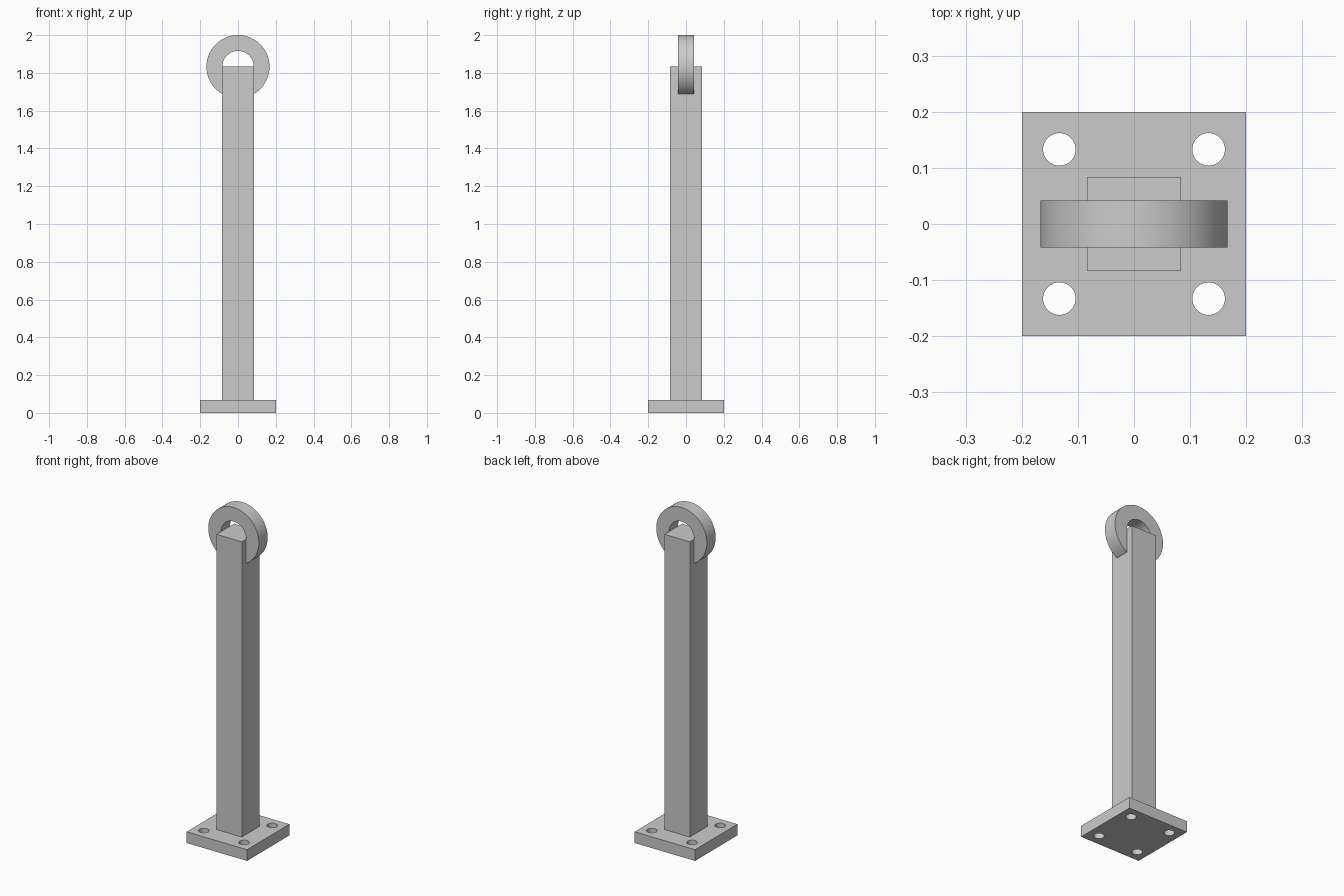
import bpy
import bmesh
import math
from mathutils import Vector

if "Cube" in bpy.data.objects:
    bpy.data.objects.remove(bpy.data.objects["Cube"], do_unlink=True)

PLATE, PLATE_H = 0.4, 0.067
POST, POST_TOP = 0.167, 1.833
RING_IN, RING_OUT, RING_W = 0.0833, 0.167, 0.0833
HOLE_R, HOLE_POS = 0.029, 0.133

grey = bpy.data.materials.new("plain grey")
grey.use_nodes = True
grey.diffuse_color = (0.6, 0.6, 0.6, 1)
grey.node_tree.nodes["Principled BSDF"].inputs["Base Color"].default_value = grey.diffuse_color


def box(name, width, bottom, top):
    bpy.ops.mesh.primitive_cube_add(size=1, location=(0, 0, (bottom + top) / 2))
    ob = bpy.context.object
    ob.name = name
    ob.scale = (width, width, top - bottom)
    bpy.ops.object.transform_apply(location=True, rotation=False, scale=True)
    ob.data.materials.append(grey)
    return ob


def smooth(ob):
    bpy.ops.object.select_all(action='DESELECT')
    ob.select_set(True)
    bpy.context.view_layer.objects.active = ob
    bpy.ops.object.shade_smooth_by_angle(angle=math.radians(30))


# Base plate with four drilled bolt holes
plate = box("base_plate", PLATE, 0, PLATE_H)
for sx in (-1, 1):
    for sy in (-1, 1):
        bpy.ops.mesh.primitive_cylinder_add(
            vertices=48, radius=HOLE_R, depth=PLATE_H * 3,
            location=(sx * HOLE_POS, sy * HOLE_POS, PLATE_H / 2))
        cutter = bpy.context.object
        cutter.hide_render = True
        cut = plate.modifiers.new("bolt_hole", 'BOOLEAN')
        cut.operation = 'DIFFERENCE'
        cut.solver = 'EXACT'
        cut.object = cutter
        bpy.context.view_layer.objects.active = plate
        bpy.ops.object.modifier_apply(modifier=cut.name)
        bpy.data.objects.remove(cutter, do_unlink=True)
smooth(plate)

# Square post
box("post", POST, PLATE_H, POST_TOP)

# Ring: a rectangular section spun around the y axis, half sunk in the post
bm = bmesh.new()
h = RING_W / 2
section = [bm.verts.new((r, y, 0)) for r, y in
           ((RING_IN, -h), (RING_OUT, -h), (RING_OUT, h), (RING_IN, h))]
edges = [bm.edges.new((section[i], section[(i + 1) % 4])) for i in range(4)]
bmesh.ops.spin(bm, geom=section + edges, cent=Vector(), axis=(0, 1, 0),
               angle=math.tau, steps=96, use_merge=True)
bmesh.ops.remove_doubles(bm, verts=bm.verts, dist=1e-5)
bmesh.ops.recalc_face_normals(bm, faces=bm.faces)
mesh = bpy.data.meshes.new("top_ring")
bm.to_mesh(mesh)
bm.free()
mesh.materials.append(grey)
ring = bpy.data.objects.new("top_ring", mesh)
ring.location.z = POST_TOP
bpy.context.collection.objects.link(ring)
smooth(ring)
